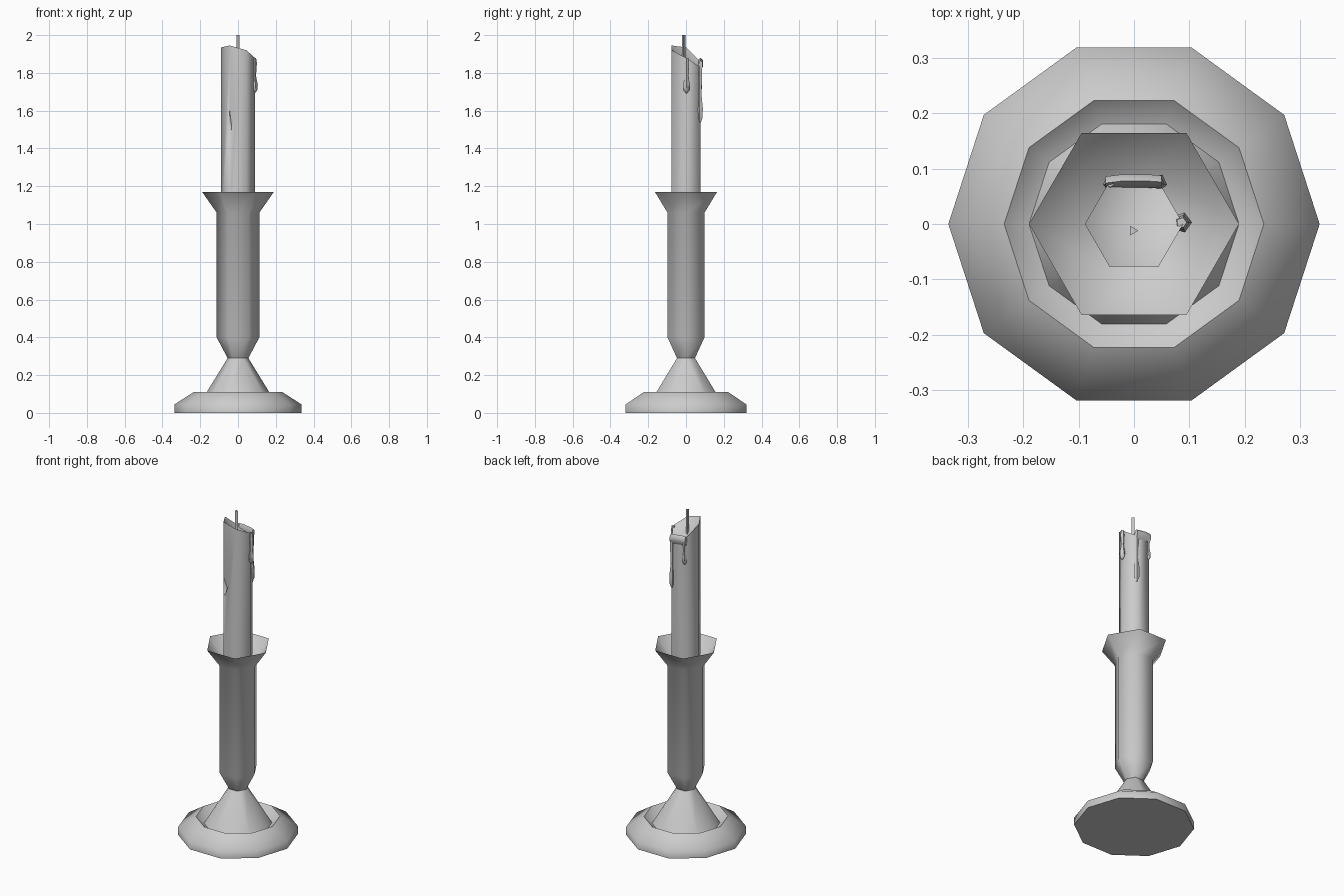
import bpy, bmesh
from math import pi, cos, sin, radians
from mathutils import Vector

cube = bpy.data.objects.get("Cube")
if cube:
    bpy.data.objects.remove(cube)

grey = bpy.data.materials.new("plain grey")
grey.use_nodes = True
grey.diffuse_color = (0.6, 0.6, 0.6, 1)
grey.node_tree.nodes["Principled BSDF"].inputs["Base Color"].default_value = (0.6, 0.6, 0.6, 1)


def ring(bm, n, r, z, centre=(0, 0), turn=0.0):
    """One closed ring of n vertices."""
    return [bm.verts.new((centre[0] + r * cos(turn + 2 * pi * i / n),
                          centre[1] + r * sin(turn + 2 * pi * i / n), z)) for i in range(n)]


def skin(bm, a, b):
    """Quads between two rings of the same size."""
    n = len(a)
    for i in range(n):
        bm.faces.new((a[i], a[(i + 1) % n], b[(i + 1) % n], b[i]))


def finish(name, bm, angle=65):
    bmesh.ops.recalc_face_normals(bm, faces=bm.faces)
    mesh = bpy.data.meshes.new(name)
    bm.to_mesh(mesh)
    bm.free()
    mesh.materials.append(grey)
    ob = bpy.data.objects.new(name, mesh)
    bpy.context.collection.objects.link(ob)
    bpy.ops.object.select_all(action='DESELECT')
    ob.select_set(True)
    bpy.context.view_layer.objects.active = ob
    bpy.ops.object.shade_smooth_by_angle(angle=radians(angle))
    return ob


def lathe(name, n, profile, centre=(0, 0), turn=0.0):
    """Faceted turned part, closed at both ends."""
    bm = bmesh.new()
    rings = [ring(bm, n, r, z, centre, turn) for r, z in profile]
    for a, b in zip(rings, rings[1:]):
        skin(bm, a, b)
    bm.faces.new(rings[0])
    bm.faces.new(rings[-1])
    return finish(name, bm)


# Ten-sided base with a shallow dish in its top
lathe("base", 10, [(0.336, 0), (0.336, 0.045), (0.235, 0.11), (0.19, 0.07)])

# Foot: ten sides at the bottom narrowing to a six-sided waist
bm = bmesh.new()
low, waist = ring(bm, 10, 0.19, 0.07), ring(bm, 6, 0.055, 0.29)
edges = [bm.edges.new((r[i], r[(i + 1) % len(r)])) for r in (low, waist) for i in range(len(r))]
bmesh.ops.bridge_loops(bm, edges=edges)
finish("foot", bm)

# Stem with a flared cup
lathe("stem_and_cup", 6, [(0.055, 0.29), (0.113, 0.40), (0.113, 1.06),
                          (0.19, 1.17), (0.10, 1.06)])

# Candle with a slanting, hollowed top
bm = bmesh.new()
bottom, top = ring(bm, 6, 0.089, 1.05), ring(bm, 6, 0.089, 1.9)
for v, z in zip(top, (1.88, 1.83, 1.86, 1.935, 1.945, 1.92)):
    v.co.z = z
skin(bm, bottom, top)
bm.faces.new(bottom)
pool = bm.verts.new((0, 0, 1.84))
for i in range(6):
    bm.faces.new((top[i], top[(i + 1) % 6], pool))
candle = finish("candle", bm)

# Chip in the front of the candle
bm = bmesh.new()
outline = [(-0.045, 1.61), (-0.012, 1.56), (-0.033, 1.49), (-0.058, 1.53)]
chip = [bm.verts.new((x, -0.079, z)) for x, z in outline]
deep = bm.verts.new((-0.035, -0.055, 1.53))
front = bm.verts.new((-0.035, -0.12, 1.54))
for i in range(4):
    for tip in (deep, front):
        bm.faces.new((chip[i], chip[(i + 1) % 4], tip))
cutter = finish("chip_cutter", bm)
cutter.hide_render = True
cut = candle.modifiers.new("chip", 'BOOLEAN')
cut.operation = 'DIFFERENCE'
cut.object = cutter
cut.solver = 'EXACT'
bpy.context.view_layer.objects.active = candle
bpy.ops.object.modifier_apply(modifier=cut.name)
bpy.data.objects.remove(cutter)


def drip(name, angle, r, top_z, end_z, thick):
    """Thin run of wax ending in a bead, against the candle."""
    bm = bmesh.new()
    centre = (r * cos(angle), r * sin(angle))
    length = top_z - end_z
    rings = [ring(bm, 5, thick * w, top_z - length * t, centre, angle)
             for t, w in ((0, 0.5), (0.15, 0.75), (0.5, 0.5), (0.75, 1), (0.9, 0.85), (1, 0.1))]
    for a, b in zip(rings, rings[1:]):
        skin(bm, a, b)
    bm.faces.new(rings[0])
    bm.faces.new(rings[-1])
    return finish(name, bm)


drip("right_drip", 0.03, 0.086, 1.88, 1.69, 0.019)
drip("back_drip_long", pi / 3, 0.086, 1.85, 1.53, 0.017)
drip("back_drip_short", 2 * pi / 3, 0.085, 1.87, 1.7, 0.014)

# Wax lip spilling over the back rim
bm = bmesh.new()
rows = []
for x, y, z in ((-0.052, 0.074, 1.86), (-0.02, 0.078, 1.86), (0.02, 0.078, 1.855), (0.05, 0.076, 1.85)):
    rows.append([bm.verts.new((x, y + dy, z + dz)) for dy, dz in
                 ((-0.012, -0.01), (0.0, 0.018), (0.012, 0.006), (0.012, -0.02), (0, -0.04))])
for a, b in zip(rows, rows[1:]):
    skin(bm, a, b)
bm.faces.new(rows[0])
bm.faces.new(rows[-1])
finish("wax_lip", bm)

# Three-sided wick
lathe("wick", 3, [(0.01, 1.8), (0.01, 2.0)], centre=(-0.002, -0.012))
